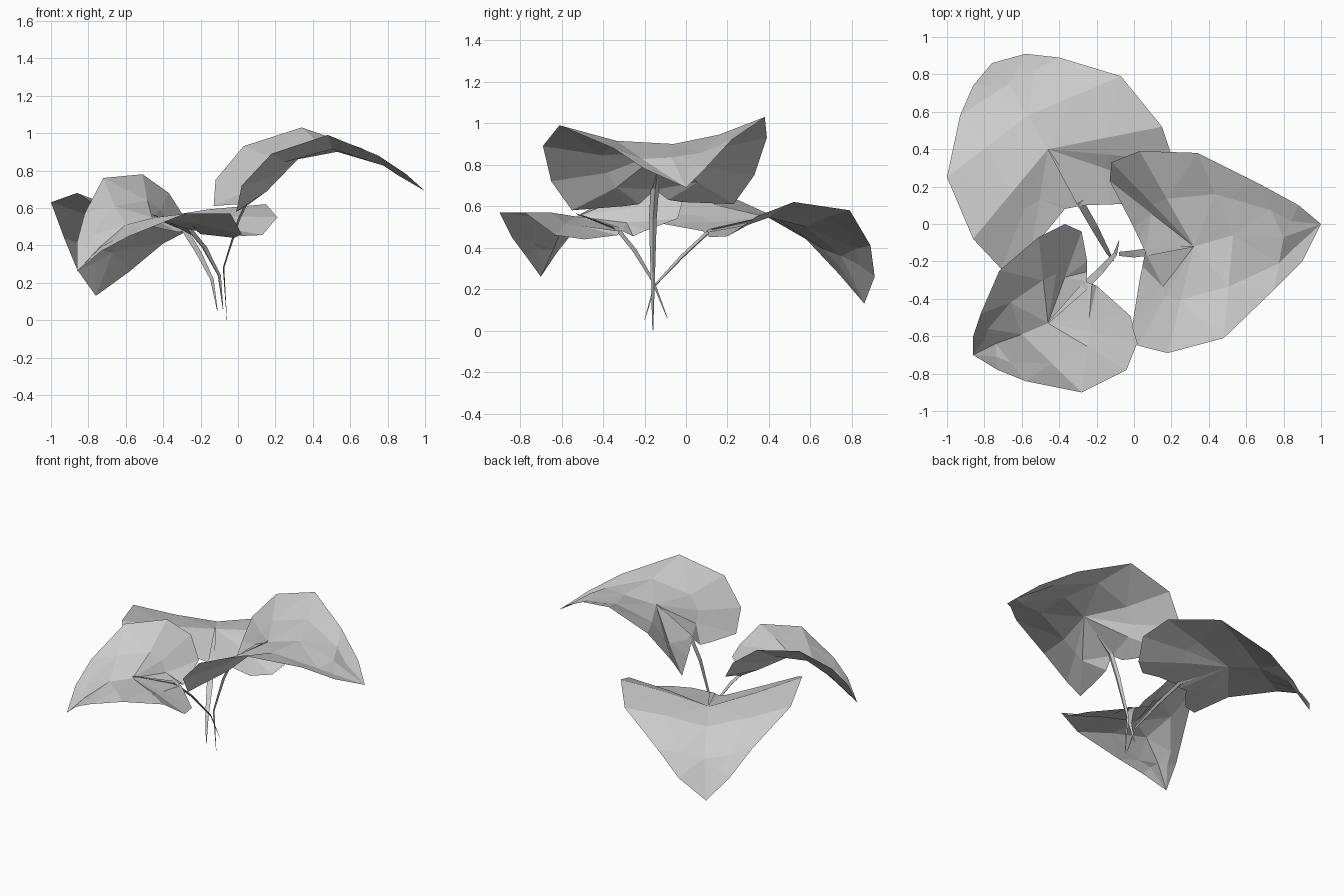
import bpy
import bmesh
from mathutils import Vector

if "Cube" in bpy.data.objects:
    bpy.data.objects.remove(bpy.data.objects["Cube"], do_unlink=True)

grey = bpy.data.materials.new("leaf grey")
grey.use_nodes = True
colour = (0.6, 0.6, 0.6, 1)
grey.diffuse_color = colour
grey.node_tree.nodes["Principled BSDF"].inputs["Base Color"].default_value = colour

# Which rib point each margin point hangs from, notch to tip
RIB_OF_MARGIN = (0, 1, 1, 1, 2, 3, 3)


def finish(name, bm):
    """Turn the built mesh into a grey object."""
    mesh = bpy.data.meshes.new(name)
    bm.to_mesh(mesh)
    bm.free()
    mesh.materials.append(grey)
    bpy.context.collection.objects.link(bpy.data.objects.new(name, mesh))


def make_leaf(name, rib, margins, bulges):
    """Two half blades folded along a rib, each with a row of inner points."""
    bm = bmesh.new()
    ribs = [bm.verts.new(p) for p in rib]
    for margin, bulge in zip(margins, bulges):
        columns = []
        for point, index in zip(margin, RIB_OF_MARGIN):
            edge = bm.verts.new(point)
            inner = edge.co.lerp(ribs[index].co, 0.5) + Vector((0, 0, bulge))
            columns.append((ribs[index], bm.verts.new(inner), edge))
        columns.append((ribs[-1],) * 3)
        for a, b in zip(columns, columns[1:]):
            for k in range(2):
                corners = list(dict.fromkeys((a[k], b[k], b[k + 1], a[k + 1])))
                if len(corners) > 2:
                    bm.faces.new(corners)
    bmesh.ops.triangulate(bm, faces=bm.faces[:])
    bmesh.ops.recalc_face_normals(bm, faces=bm.faces[:])
    if sum(f.normal.z for f in bm.faces) < 0:
        bmesh.ops.reverse_faces(bm, faces=bm.faces[:])
    finish(name, bm)


def make_stem(name, path, radii=(0.002, 0.011, 0.019, 0.02, 0.003)):
    """Flat tapered three-sided stalk along a path."""
    bm = bmesh.new()
    rings = []
    chord = Vector(path[-1]) - Vector(path[0])
    side = chord.cross(Vector((0, 0, 1))).normalized()
    for i, (point, radius) in enumerate(zip(path, radii)):
        ahead = Vector(path[min(i + 1, len(path) - 1)])
        along = (ahead - Vector(path[max(i - 1, 0)])).normalized()
        below = along.cross(side) * 0.6
        rings.append([bm.verts.new(Vector(point) + o * radius)
                      for o in (side, -side, below)])
    for a, b in zip(rings, rings[1:]):
        for k in range(3):
            n = (k + 1) % 3
            bm.faces.new((a[k], a[n], b[n], b[k]))
    bm.faces.new(rings[0])
    bm.faces.new(rings[-1])
    bmesh.ops.recalc_face_normals(bm, faces=bm.faces[:])
    finish(name, bm)


# Tall leaf on the left side
make_leaf(
    "left_leaf",
    [(.06, -.15, .68), (.32, -.12, .86), (.53, -.06, .9), (.8, -.07, .835), (1, 0, .69)],
    [[(0, -.02, .62), (-.13, .23, .61), (-.12, .33, .75), (.03, .39, .93),
      (.34, .38, 1.03), (.66, .22, .92), (.88, .1, .79)],
     [(.03, -.3, .6), (-.01, -.55, .58), (.02, -.65, .72), (.18, -.69, .89),
      (.48, -.61, .99), (.75, -.35, .88), (.9, -.2, .78)]],
    (-0.02, -0.03))

# Broad drooping leaf at the back
make_leaf(
    "back_leaf",
    [(-.27, .1, .48), (-.46, .4, .545), (-.57, .58, .5), (-.67, .75, .36), (-.76, .86, .13)],
    [[(.02, .11, .45), (.13, .2, .455), (.21, .34, .55), (.15, .52, .62),
      (-.07, .79, .58), (-.4, .89, .41), (-.58, .91, .26)],
     [(-.37, .08, .48), (-.55, -.14, .52), (-.71, -.24, .58), (-.86, -.08, .68),
      (-1, .25, .63), (-.93, .58, .44), (-.86, .74, .27)]],
    (0.01, -0.01))

# Smaller leaf at the front right
make_leaf(
    "front_leaf",
    [(-.25, -.31, .48), (-.46, -.53, .55), (-.6, -.59, .51), (-.74, -.64, .39), (-.86, -.7, .26)],
    [[(-.25, -.2, .48), (-.28, -.04, .54), (-.37, 0, .68), (-.51, -.07, .78),
      (-.72, -.25, .76), (-.82, -.48, .57), (-.86, -.6, .42)],
     [(-.2, -.33, .46), (-.02, -.49, .44), (.02, -.63, .46), (-.04, -.78, .57),
      (-.28, -.9, .57), (-.58, -.84, .45), (-.73, -.78, .37)]],
    (-0.025, 0.01))

# Stalks crossing just above the ground, their tips lying on the leaves
make_stem("left_stem", [(-.06, -.16, 0), (-.08, -.16, .28), (0, -.16, .54),
                        (.07, -.15, .69), (.32, -.12, .87)])
make_stem("back_stem", [(-.11, -.2, .05), (-.14, -.15, .22), (-.21, -.02, .36),
                        (-.29, .12, .49), (-.46, .4, .555)])
make_stem("front_stem", [(-.08, -.09, .06), (-.1, -.16, .24), (-.18, -.25, .39),
                         (-.27, -.34, .5), (-.46, -.53, .565)])
